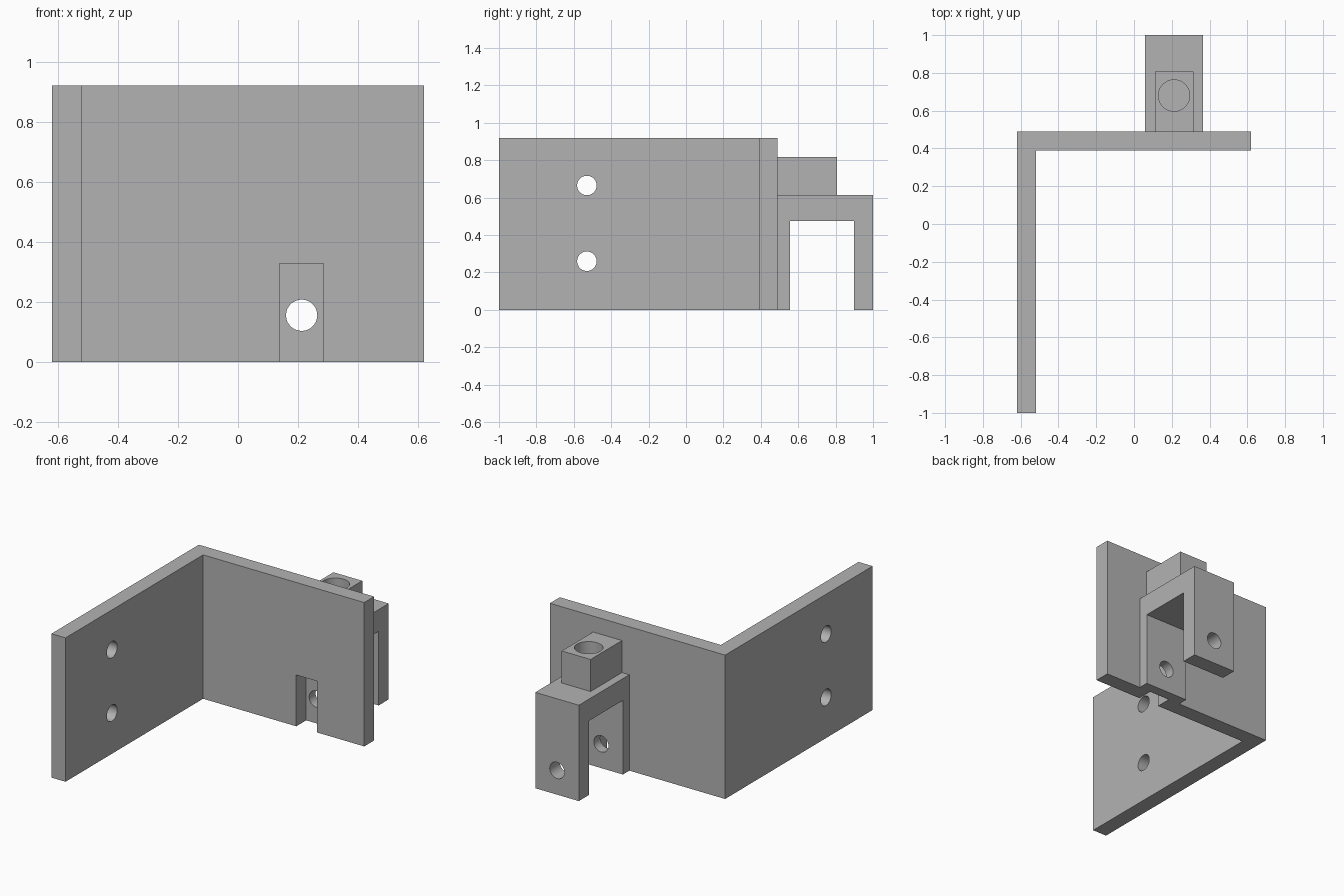
import bpy
import bmesh
from math import radians
from mathutils import Matrix, Vector

old = bpy.data.objects.get("Cube")
if old:
    bpy.data.objects.remove(old, do_unlink=True)

grey = bpy.data.materials.new("plain grey")
grey.use_nodes = True
colour = (0.45, 0.45, 0.45, 1)
grey.diffuse_color = colour
grey.node_tree.nodes["Principled BSDF"].inputs["Base Color"].default_value = colour


def finish(name, bm):
    bmesh.ops.recalc_face_normals(bm, faces=bm.faces)
    mesh = bpy.data.meshes.new(name)
    bm.to_mesh(mesh)
    bm.free()
    mesh.materials.append(grey)
    obj = bpy.data.objects.new(name, mesh)
    bpy.context.collection.objects.link(obj)
    return obj


def extrude(name, points, depth):
    """Sweep a flat outline along the depth vector."""
    bm = bmesh.new()
    face = bm.faces.new([bm.verts.new(p) for p in points])
    moved = bmesh.ops.extrude_face_region(bm, geom=[face], use_keep_orig=True)["geom"]
    verts = [v for v in moved if isinstance(v, bmesh.types.BMVert)]
    bmesh.ops.translate(bm, verts=verts, vec=depth)
    return finish(name, bm)


def box(name, low, high):
    (x, y, z), (x2, y2, z2) = low, high
    return extrude(name, [(x, y, z), (x2, y, z), (x2, y2, z), (x, y2, z)], (0, 0, z2 - z))


def rod(centre, axis, radius, length):
    """Round cutter along an axis."""
    turn = Vector((0, 0, 1)).rotation_difference(Vector(axis)).to_matrix().to_4x4()
    bm = bmesh.new()
    bmesh.ops.create_cone(bm, cap_ends=True, segments=64, radius1=radius, radius2=radius,
                          depth=length, matrix=Matrix.Translation(centre) @ turn)
    return finish("hole_cutter", bm)


def cut(obj, cutter):
    cutter.hide_render = True
    mod = obj.modifiers.new("cut", "BOOLEAN")
    mod.operation = "DIFFERENCE"
    mod.solver = "EXACT"
    mod.object = cutter
    bpy.context.view_layer.objects.active = obj
    bpy.ops.object.modifier_apply(modifier=mod.name)
    bpy.data.objects.remove(cutter, do_unlink=True)


mid = 0.212  # centre line of the clevis
wall_y = 0.49

# L-shaped angle plate with two bolt holes and a slot at the foot
plate = extrude("angle_plate", [(-0.62, -1, 0), (-0.52, -1, 0), (-0.52, 0.39, 0),
                                (0.62, 0.39, 0), (0.62, wall_y, 0), (-0.62, wall_y, 0)],
                (0, 0, 0.92))
for z in (0.26, 0.665):
    cut(plate, rod((-0.57, -0.53, z), (1, 0, 0), 0.052, 0.4))
cut(plate, box("slot_cutter", (mid - 0.073, 0.3, -0.1), (mid + 0.073, 0.6, 0.328)))

# U-shaped clevis with a pin hole through both legs
outline = [(wall_y, 0), (0.555, 0), (0.555, 0.474), (0.898, 0.474),
           (0.898, 0), (1, 0), (1, 0.613), (wall_y, 0.613)]
clevis = extrude("clevis", [(mid - 0.154, y, z) for y, z in outline], (0.308, 0, 0))
cut(clevis, rod((mid, 0.75, 0.155), (0, 1, 0), 0.052, 0.8))

# Block on top with a blind round socket
block = box("socket_block", (mid - 0.102, wall_y, 0.613), (mid + 0.102, 0.807, 0.818))
cut(block, rod((mid, 0.68, 0.818), (0, 0, 1), 0.083, 0.4))

bpy.ops.object.select_all(action="DESELECT")
for obj in (plate, clevis, block):
    obj.select_set(True)
bpy.context.view_layer.objects.active = plate
bpy.ops.object.shade_smooth_by_angle(angle=radians(30))
